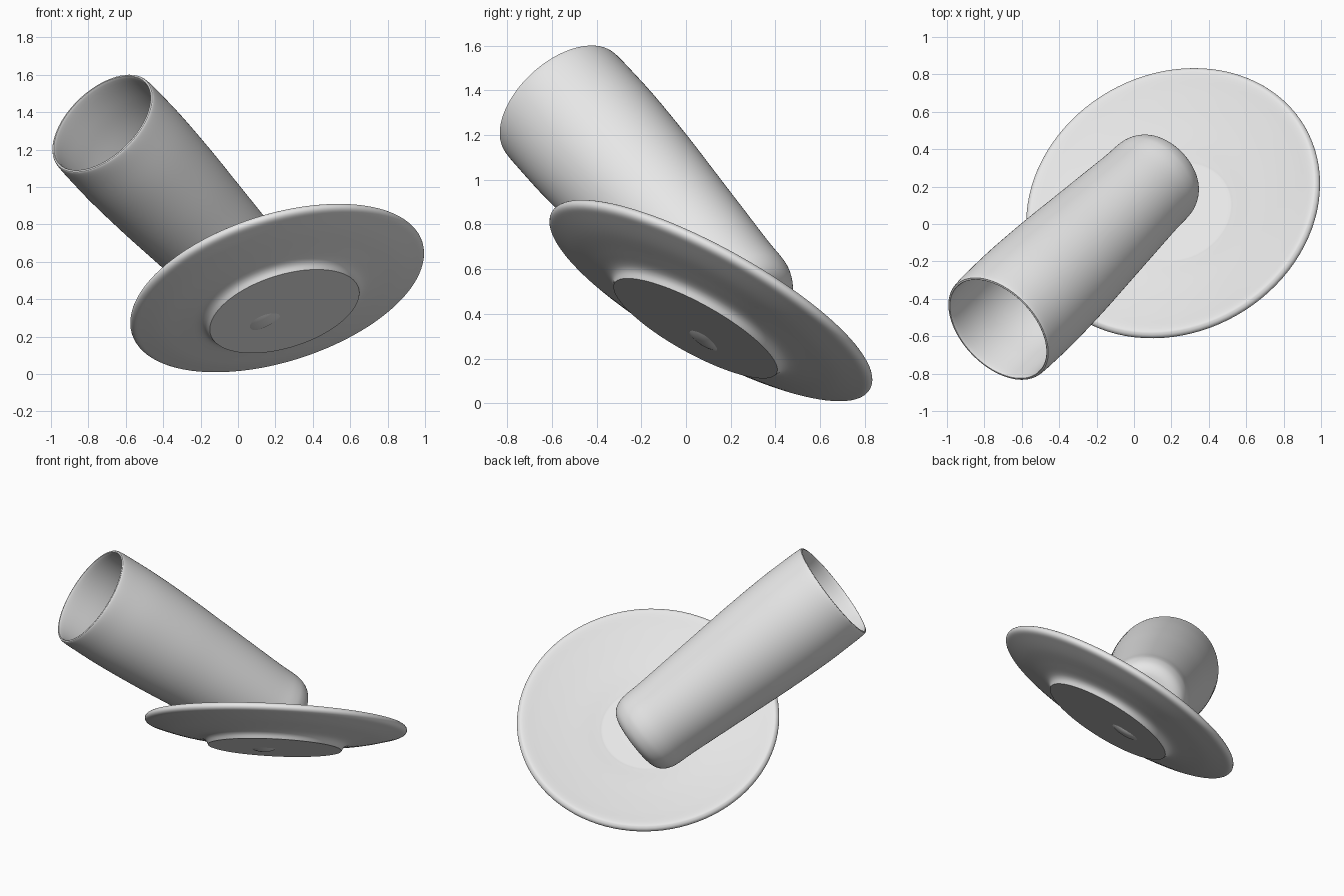
import bpy, bmesh, math
from mathutils import Vector, Matrix

cube = bpy.data.objects.get("Cube")
if cube:
    bpy.data.objects.remove(cube, do_unlink=True)

# One pale glaze for both pieces
glaze = bpy.data.materials.new("pale_grey_glaze")
glaze.use_nodes = True
colour = (0.8, 0.8, 0.8, 1)
glaze.diffuse_color = colour
glaze.node_tree.nodes["Principled BSDF"].inputs["Base Color"].default_value = colour


def smooth_run(points, steps=5):
    """Rounded profile through the given (radius, height) points."""
    pts = [Vector(p) for p in points]
    ext = [pts[0]] + pts + [pts[-1]]
    run = []
    for a, b, c, d in zip(ext, ext[1:], ext[2:], ext[3:]):
        for i in range(steps):
            t = i / steps
            run.append(b + (c - a) * (t / 2)
                       + (a * 2 - b * 5 + c * 4 - d) * (t * t / 2)
                       + (b * 3 - a - c * 3 + d) * (t ** 3 / 2))
    return run + [pts[-1]]


def lathe(name, profile, origin, axis, segments=96):
    """Spin a profile round an axis that starts at origin."""
    bm = bmesh.new()
    verts = [bm.verts.new((max(p.x, 0), 0, p.y)) for p in profile]
    edges = [bm.edges.new(pair) for pair in zip(verts, verts[1:])]
    bmesh.ops.spin(bm, geom=verts + edges, cent=(0, 0, 0), axis=(0, 0, 1),
                   angle=math.tau, steps=segments, use_duplicate=False)
    bmesh.ops.remove_doubles(bm, verts=bm.verts, dist=0.0003)
    bmesh.ops.recalc_face_normals(bm, faces=bm.faces)
    mesh = bpy.data.meshes.new(name)
    bm.to_mesh(mesh)
    bm.free()
    mesh.materials.append(glaze)
    obj = bpy.data.objects.new(name, mesh)
    bpy.context.collection.objects.link(obj)
    turn = Vector(axis).to_track_quat('Z', 'Y').to_matrix().to_4x4()
    obj.matrix_world = Matrix.Translation(origin) @ turn
    bpy.ops.object.select_all(action='DESELECT')
    obj.select_set(True)
    bpy.context.view_layer.objects.active = obj
    bpy.ops.object.shade_smooth_by_angle(angle=math.radians(40))
    return obj


# Saucer: flat foot, flared underside, rounded lip, shallow well
foot = [Vector((0, 0)), Vector((0.2, 0))]
body = smooth_run([
    (0.415, 0), (0.432, 0.028), (0.465, 0.046), (0.54, 0.062), (0.66, 0.085),
    (0.76, 0.112), (0.802, 0.127), (0.8145, 0.148), (0.803, 0.168),
    (0.775, 0.172), (0.68, 0.145), (0.54, 0.108), (0.4, 0.075),
    (0.31, 0.053), (0.27, 0.048), (0.1, 0.047), (0, 0.047)])
lathe("saucer", foot + body, (0.249, 0.042, 0.335), (-0.268, 0.468, 0.842))

# Cup: rounded base, tapering wall, thin lip, hollow inside
cup_axis = Vector((-0.575, -0.55, 0.605)).normalized()
length = 1.565
cup = smooth_run([
    (0, 0), (0.14, 0), (0.195, 0.008), (0.235, 0.036), (0.26, 0.085),
    (0.269, 0.14), (0.273, 0.25), (0.29, 0.5), (0.305, 0.72), (0.322, 0.97),
    (0.334, 1.25), (0.334, 1.45), (0.331, 1.55), (0.322, 1.565),
    (0.312, 1.55), (0.312, 1.4), (0.312, 1.22), (0.298, 0.95), (0.28, 0.7),
    (0.262, 0.45), (0.247, 0.2), (0.23, 0.11), (0.18, 0.058), (0.1, 0.05),
    (0, 0.05)])
lathe("cup", cup, Vector((-0.725, -0.56, 1.34)) - cup_axis * length, cup_axis)
